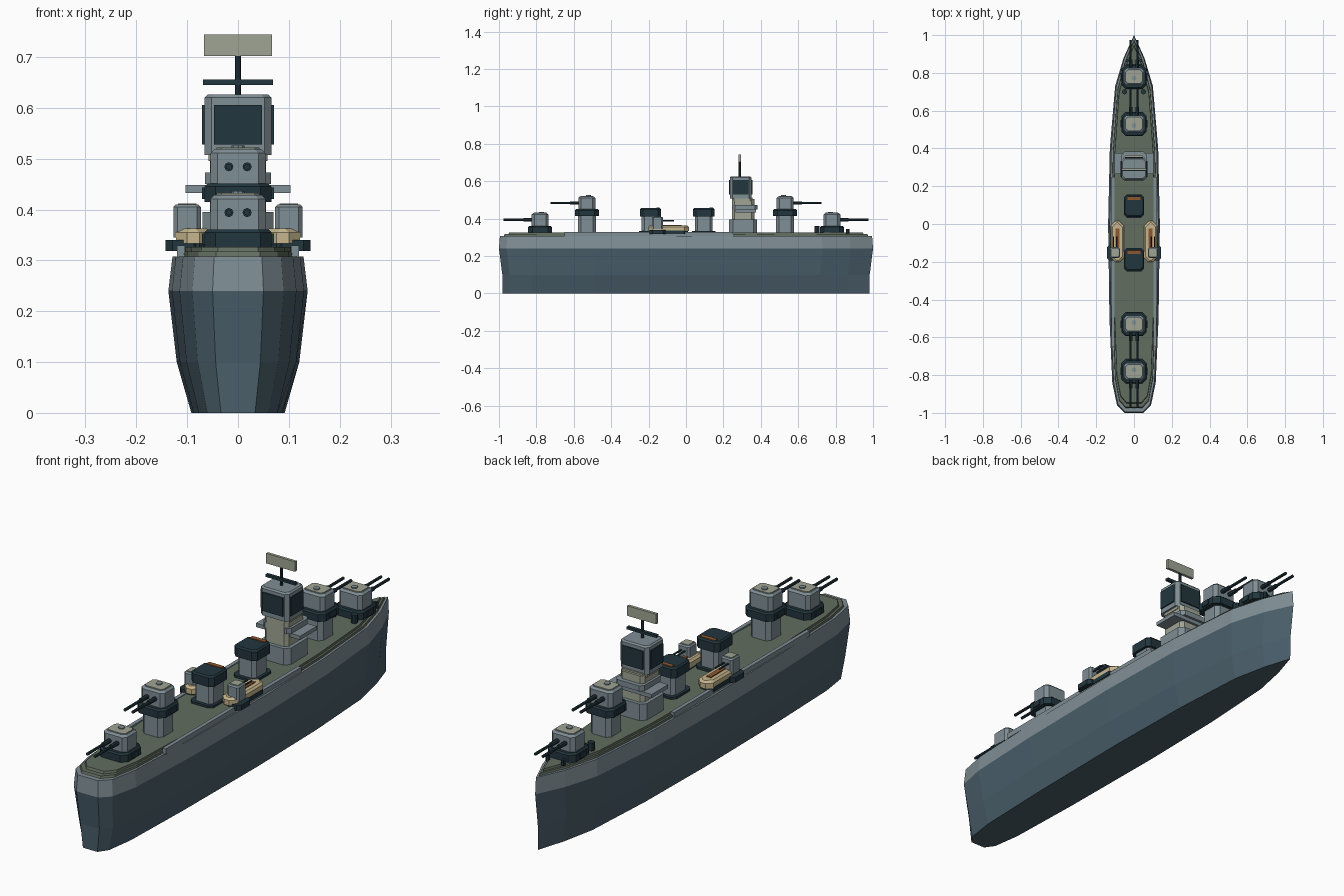
import bpy, bmesh
from math import pi
from mathutils import Matrix

cube = bpy.data.objects.get("Cube")
if cube:
    bpy.data.objects.remove(cube, do_unlink=True)


def material(name, code):
    srgb = [int(code[i:i + 2], 16) / 255 for i in (0, 2, 4)]
    col = [c / 12.92 if c < 0.04 else ((c + 0.055) / 1.055) ** 2.4 for c in srgb] + [1]
    m = bpy.data.materials.new(name)
    m.use_nodes = True
    m.diffuse_color = col
    m.node_tree.nodes["Principled BSDF"].inputs["Base Color"].default_value = col
    return m


HULL = material("hull blue", "4A5F6B")
GREY = material("warship grey", "7F8E95")
DECK = material("deck green", "616D5F")
DARK = material("dark steel", "22363E")
PALE = material("pale panel", "A0A594")
CREAM = material("boat cream", "C6B68E")
RUST = material("rust brown", "8F5730")


def finish(name, bm, *mats):
    bmesh.ops.recalc_face_normals(bm, faces=bm.faces)
    me = bpy.data.meshes.new(name)
    bm.to_mesh(me)
    bm.free()
    for m in mats:
        me.materials.append(m)
    ob = bpy.data.objects.new(name, me)
    bpy.context.collection.objects.link(ob)
    return ob


def loft(name, rings, *mats):
    """Skin a stack of horizontal outlines and cap both ends."""
    bm = bmesh.new()
    loops = [[bm.verts.new(p) for p in ring] for ring in rings]
    for k, (a, b) in enumerate(zip(loops, loops[1:])):
        for i in range(len(a)):
            j = (i + 1) % len(a)
            f = bm.faces.new((a[i], a[j], b[j], b[i]))
            f.material_index = min(len(mats) - 1, k // 2)
    bm.faces.new(loops[0])
    bm.faces.new(loops[-1]).material_index = len(mats) - 1
    return finish(name, bm, *mats)


def block(name, x, y, z0, z1, hx, hy, mat, cut=0.0, bevel=0.0):
    """Upright block with cut corners and an optional bevelled top edge."""
    def ring(z, inset):
        a, b = hx - inset, hy - inset
        if not cut:
            pts = [(a, b), (-a, b), (-a, -b), (a, -b)]
        else:
            pts = [(a, b - cut), (a - cut, b), (cut - a, b), (-a, b - cut),
                   (-a, cut - b), (cut - a, -b), (a - cut, -b), (a, cut - b)]
        return [(x + u, y + v, z) for u, v in pts]
    rings = [ring(z0, 0), ring(z1 - bevel, 0)]
    if bevel:
        rings.append(ring(z1, bevel))
    return loft(name, rings, mat)


def rod(name, loc, r, length, mat, along_y=False, sides=8):
    bm = bmesh.new()
    bmesh.ops.create_cone(bm, cap_ends=True, segments=sides, radius1=r, radius2=r, depth=length)
    if along_y:
        bm.transform(Matrix.Rotation(pi / 2, 4, 'X'))
    bm.transform(Matrix.Translation(loc))
    return finish(name, bm, mat)


# Hull and stepped deck share one outline
HALF = [(0.05, -1), (0.09, -0.96), (0.115, -0.84), (0.13, -0.5), (0.137, 0),
        (0.128, 0.4), (0.1, 0.73), (0.055, 0.88)]
PLAN = HALF + [(0, 1)] + [(-x, y) for x, y in reversed(HALF)]


def outline(z, sx, sy):
    return [(x * sx, y * sy, z) for x, y in PLAN]


loft("hull", [outline(0, 0.67, 0.98), outline(0.1, 0.88, 0.982),
              outline(0.24, 1, 1), outline(0.308, 0.94, 0.995)], HULL, GREY)
loft("deck_margin", [outline(0.307, 0.87, 0.975), outline(0.317, 0.86, 0.97)], DECK)
loft("main_deck", [outline(0.316, 0.8, 0.95), outline(0.326, 0.79, 0.945)], DECK)


def turret(name, y, base, aim):
    # Armoured ring, gun house, roof and twin barrels
    block(name + "_ring", 0, y, base, base + 0.036, 0.066, 0.064, DARK, 0.022, 0.006)
    for s in (-1, 1):
        block(name + "_ring_lug", s * 0.064, y, base + 0.006, base + 0.028, 0.007, 0.02, DARK)
    block(name + "_house", 0, y, base + 0.03, base + 0.104, 0.054, 0.045, GREY, 0.014, 0.008)
    block(name + "_roof", 0, y, base + 0.103, base + 0.107, 0.042, 0.033, PALE, 0.01)
    rod(name + "_hatch", (0, y - aim * 0.008, base + 0.108), 0.013, 0.006, GREY)
    for s in (-1, 1):
        x, z = s * 0.018, base + 0.069
        rod(name + "_sleeve", (x, y + aim * 0.065, z), 0.009, 0.05, DARK, True)
        rod(name + "_barrel", (x, y + aim * 0.12, z), 0.006, 0.15, DARK, True)


for side, label in ((1, "fore"), (-1, "aft")):
    turret(label + "_low_turret", side * 0.78, 0.325, side)
    block(label + "_pedestal", 0, side * 0.53, 0.32, 0.42, 0.047, 0.048, GREY, 0.016)
    turret(label + "_high_turret", side * 0.53, 0.415, side)

# Bridge base, pale mid level and wings
block("bridge_base", 0, 0.305, 0.32, 0.395, 0.07, 0.075, GREY, 0.02)
block("bridge_middle", 0, 0.305, 0.395, 0.505, 0.055, 0.06, PALE, 0.014)
block("bridge_balcony", 0, 0.315, 0.45, 0.473, 0.065, 0.068, GREY, 0.014)
block("bridge_wings", 0, 0.32, 0.432, 0.448, 0.103, 0.055, GREY)
block("bridge_step", 0, 0.3, 0.495, 0.512, 0.058, 0.055, PALE, 0.012)

# Control tower with dark glazing on all four sides
block("control_tower", 0, 0.292, 0.507, 0.626, 0.066, 0.058, GREY, 0.014, 0.006)
for s in (-1, 1):
    block("end_window", 0, 0.292 + s * 0.059, 0.528, 0.606, 0.047, 0.004, DARK)
    block("side_window", s * 0.067, 0.292, 0.528, 0.606, 0.004, 0.042, DARK)

# Mast and radar
rod("mast", (0, 0.288, 0.665), 0.006, 0.09, DARK)
block("mast_crossbar", 0, 0.288, 0.645, 0.656, 0.069, 0.007, DARK)
block("radar_panel", 0, 0.288, 0.702, 0.744, 0.067, 0.006, PALE)

# Two funnels with dark caps
for y, label in ((0.095, "fore"), (-0.19, "aft")):
    block(label + "_funnel_foot", 0, y, 0.32, 0.335, 0.054, 0.062, DARK, 0.016)
    block(label + "_funnel", 0, y, 0.33, 0.42, 0.042, 0.047, GREY, 0.014)
    block(label + "_funnel_cap", 0, y, 0.412, 0.456, 0.053, 0.057, DARK, 0.016, 0.006)
    block(label + "_funnel_stripe", 0, y + 0.04, 0.455, 0.459, 0.034, 0.009, RUST)

# Mirrored deck fittings
for s, side in ((1, "left"), (-1, "right")):
    block(side + "_deck_rail", s * 0.112, -0.2, 0.306, 0.329, 0.008, 0.45, GREY)

    # Boat on its cradle
    block(side + "_boat_cradle", s * 0.09, -0.09, 0.318, 0.336, 0.034, 0.1, DARK, 0.02)
    block(side + "_boat", s * 0.088, -0.093, 0.333, 0.363, 0.034, 0.108, CREAM, 0.022, 0.008)
    block(side + "_boat_bench", s * 0.088, -0.075, 0.362, 0.367, 0.01, 0.05, RUST)

    # Secondary gun mount
    block(side + "_mount_sponson", s * 0.108, -0.152, 0.318, 0.34, 0.035, 0.042, DARK, 0.014)
    block(side + "_mount_house", s * 0.1, -0.152, 0.345, 0.41, 0.027, 0.029, GREY, 0.008, 0.005)
    block(side + "_mount_roof", s * 0.1, -0.152, 0.409, 0.412, 0.018, 0.019, PALE)
    for o in (-0.009, 0.009):
        rod(side + "_mount_barrel", (s * 0.1 + o, -0.1, 0.388), 0.004, 0.07, DARK, True, 6)

    # Bow bollards and winches
    rod(side + "_bollard", (s * 0.05, 0.7, 0.34), 0.014, 0.04, DARK)
    rod(side + "_winch", (s * 0.036, 0.865, 0.333), 0.009, 0.025, DARK)
